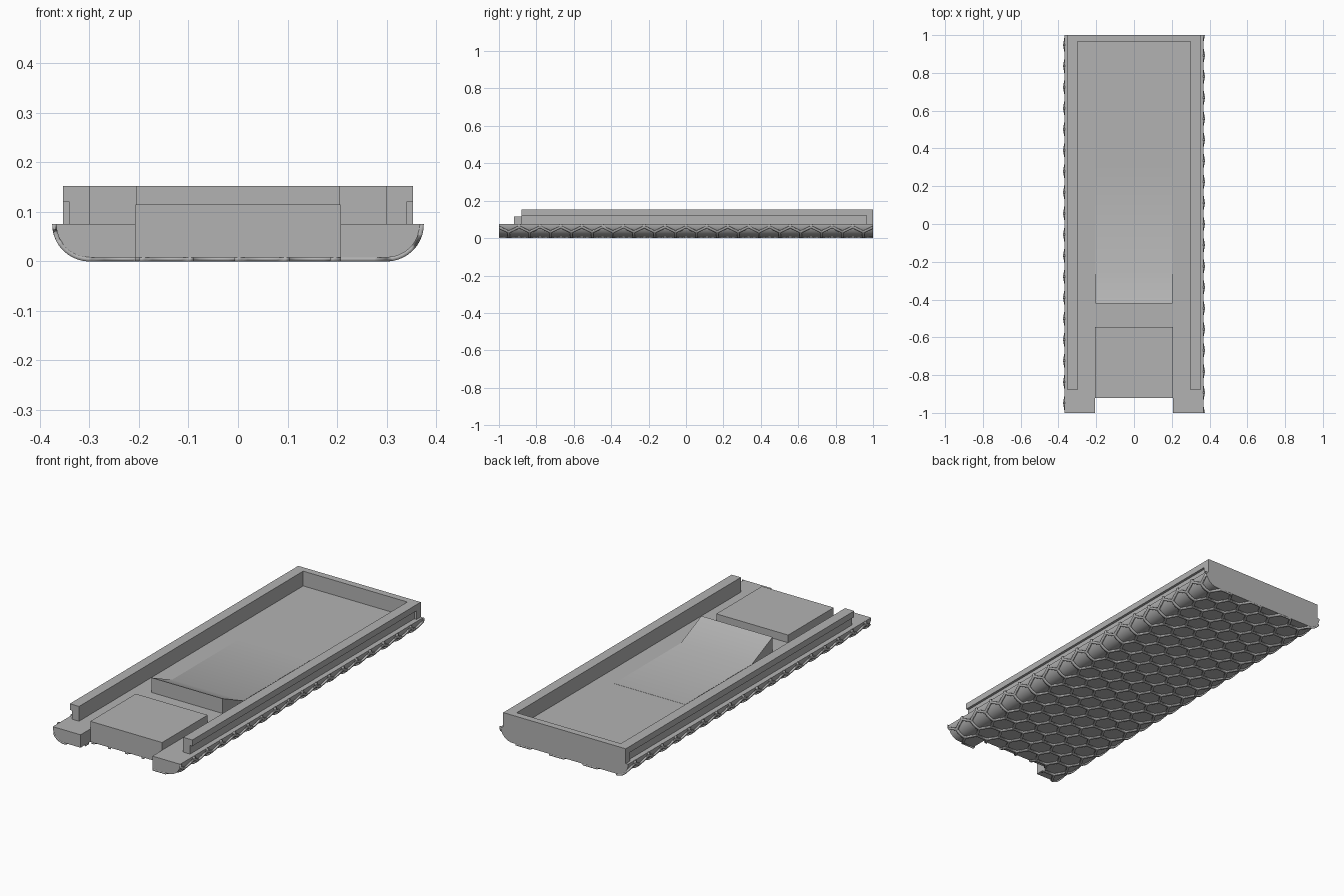
import bpy, bmesh, math

if "Cube" in bpy.data.objects:
    bpy.data.objects.remove(bpy.data.objects["Cube"], do_unlink=True)

# Single grey material
grey = bpy.data.materials.new("plain_grey")
grey.use_nodes = True
grey.diffuse_color = (0.45, 0.45, 0.45, 1)
grey.node_tree.nodes["Principled BSDF"].inputs["Base Color"].default_value = grey.diffuse_color

DECK, TOP = 0.075, 0.152        # heights of the deck and of the rim
FLAT, RADIUS, RIDGE = 0.30, 0.075, 0.008
NOTCH, NOTCH_Y = 0.207, -0.92
INNER_END = 0.965


def finish(name, bm):
    bmesh.ops.recalc_face_normals(bm, faces=bm.faces)
    return link(name, bm)


def link(name, bm):
    mesh = bpy.data.meshes.new(name)
    bm.to_mesh(mesh)
    bm.free()
    obj = bpy.data.objects.new(name, mesh)
    bpy.context.collection.objects.link(obj)
    mesh.materials.append(grey)
    bpy.ops.object.select_all(action='DESELECT')
    obj.select_set(True)
    bpy.context.view_layer.objects.active = obj
    bpy.ops.object.shade_smooth_by_angle(angle=math.radians(30))
    return obj


def extrude(name, profile, start, end, along="y"):
    """Extrude a closed profile, (x, z) along y or (y, z) along x."""
    bm = bmesh.new()
    place = (lambda p, t: (p[0], t, p[1])) if along == "y" else (lambda p, t: (t, p[0], p[1]))
    a = [bm.verts.new(place(p, start)) for p in profile]
    b = [bm.verts.new(place(p, end)) for p in profile]
    bm.faces.new(a)
    bm.faces.new(b)
    for i in range(len(a)):
        j = (i + 1) % len(a)
        bm.faces.new((a[i], a[j], b[j], b[i]))
    return finish(name, bm)


def box(name, x0, x1, y0, y1, z0, z1):
    return extrude(name, [(x0, z0), (x1, z0), (x1, z1), (x0, z1)], y0, y1)


def wrap(u, depth=0.0):
    """Position across the rounded underside at arc length u."""
    if abs(u) <= FLAT:
        return u, depth
    a = (abs(u) - FLAT) / RADIUS
    r = RADIUS - depth
    return math.copysign(FLAT + r * math.sin(a), u), DECK - r * math.cos(a)


# Rounded tray body and the two feet beside the front notch
QUARTER = RADIUS * math.pi / 2
arc = [wrap(FLAT + QUARTER * i / 12, RIDGE) for i in range(13)]
extrude("tray_body", arc + [(-x, z) for x, z in reversed(arc)], NOTCH_Y, 1)
foot = [(NOTCH, DECK), (NOTCH, RIDGE)] + arc
rail = [(0.30, DECK), (0.34, DECK), (0.34, 0.12), (0.353, 0.12), (0.353, TOP), (0.30, TOP)]
for side, label in ((1, "left"), (-1, "right")):
    extrude(label + "_foot", [(side * x, z) for x, z in foot], -1, NOTCH_Y)
    # Grooved side rail
    extrude(label + "_rail", [(side * x, z) for x, z in rail], -0.88, INNER_END)

# Rear wall, front pad and ramp running down onto the deck
box("rear_wall", -0.353, 0.353, INNER_END, 1, DECK, TOP)
box("front_pad", -NOTCH, NOTCH, NOTCH_Y, -0.545, DECK, 0.115)
skin = DECK + 0.0008
extrude("ramp", [(-0.42, DECK), (-0.42, TOP), (-0.25, skin), (0.3, skin), (0.3, DECK)],
        -0.205, 0.205, along="x")

# Honeycomb ridges wrapped around the underside
PITCH = 0.1115                  # distance between flat sides
SIDE = PITCH / math.sqrt(3)
bm = bmesh.new()
for col in range(-5, 5):
    for row in range(-10, 11):
        cx = SIDE * 1.5 * (col + 0.5)
        cy = PITCH * (row + (0.5 if col % 2 == 0 else 0))
        rings = []
        for scale in (1, 0.89):
            rings.append([bm.verts.new((cx + SIDE * scale * math.cos(k * math.pi / 3),
                                        cy + SIDE * scale * math.sin(k * math.pi / 3), 0))
                          for k in range(6)])
        outer, inner = rings
        for k in range(6):
            n = (k + 1) % 6
            bm.faces.new((outer[k], inner[k], inner[n], outer[n]))
bmesh.ops.remove_doubles(bm, verts=bm.verts, dist=0.0005)


def cut(point, normal, trim=False):
    geom = bm.verts[:] + bm.edges[:] + bm.faces[:]
    bmesh.ops.bisect_plane(bm, geom=geom, plane_co=point, plane_no=normal, clear_outer=trim)


# Trim to the outline and slice the strips that bend
for s in (1, -1):
    cut((0, s, 0), (0, s, 0), True)
    cut((s * (FLAT + QUARTER), 0, 0), (s, 0, 0), True)
    cut((s * NOTCH, 0, 0), (s, 0, 0))
    for i in range(10):
        cut((s * (FLAT + QUARTER * i / 10), 0, 0), (s, 0, 0))
cut((0, NOTCH_Y, 0), (0, 1, 0))
gone = [f for f in bm.faces
        if abs(f.calc_center_median().x) < NOTCH and f.calc_center_median().y < NOTCH_Y]
bmesh.ops.delete(bm, geom=gone, context='FACES')

# Face downwards, bend, then thicken inwards
bm.normal_update()
bmesh.ops.reverse_faces(bm, faces=[f for f in bm.faces if f.normal.z > 0])
for v in bm.verts:
    v.co.x, v.co.z = wrap(v.co.x)
bm.normal_update()
ridges = link("honeycomb_ridges", bm)
solid = ridges.modifiers.new("thickness", 'SOLIDIFY')
solid.thickness = RIDGE + 0.001
solid.offset = -1
bpy.ops.object.modifier_move_to_index(modifier=solid.name, index=0)
